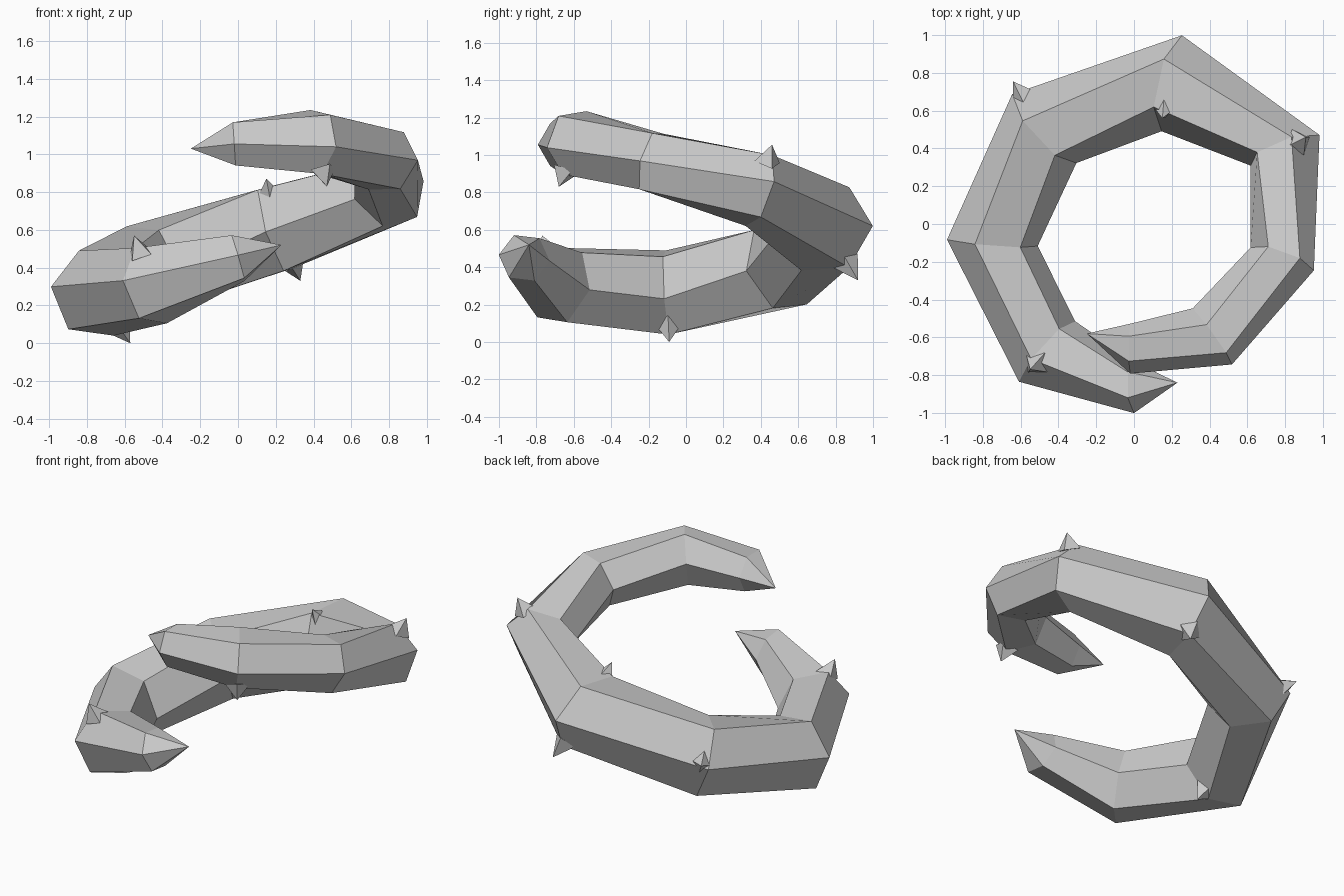
import bpy, bmesh
from math import radians, cos, sin, pi
from mathutils import Vector

if "Cube" in bpy.data.objects:
    bpy.data.objects.remove(bpy.data.objects["Cube"])

# Rings along the coil: centre x, y, z, outward angle, outward tilt, radius
RINGS = [
    (0.00, -0.865, 0.45, -90, 0.12, 0.137),
    (-0.46, -0.675, 0.305, -133, 0.12, 0.220),
    (-0.75, -0.10, 0.265, 176, 0.14, 0.243),
    (-0.475, 0.505, 0.40, 133, 0.08, 0.250),
    (0.20, 0.745, 0.605, 78, 0.06, 0.260),
    (0.80, 0.39, 0.81, 24, 0.24, 0.205),
    (0.785, -0.185, 0.965, -20, 0.02, 0.178),
    (0.415, -0.595, 1.065, -55, -0.14, 0.183),
    (-0.02, -0.66, 1.055, -90, 0.0, 0.132),
]
TIPS = [Vector((0.23, -0.84, 0.52)), Vector((-0.25, -0.58, 1.03))]
SIDES = 6

centres = [Vector(r[:3]) for r in RINGS]
path = [TIPS[0]] + centres + [TIPS[1]]


def make_object(name, bm):
    bmesh.ops.recalc_face_normals(bm, faces=bm.faces)
    me = bpy.data.meshes.new(name)
    bm.to_mesh(me)
    bm.free()
    ob = bpy.data.objects.new(name, me)
    bpy.context.collection.objects.link(ob)
    return ob


# Coil body: hexagonal sections joined in sequence, closed to a point at both ends
bm = bmesh.new()
loops = []
for i, (x, y, z, ang, tilt, rad) in enumerate(RINGS):
    a = radians(ang)
    u = Vector((cos(a), sin(a), tilt)).normalized()
    t = ((path[i + 2] - path[i + 1]).normalized() + (path[i + 1] - path[i]).normalized())
    t = (t - t.dot(u) * u).normalized()
    v = u.cross(t)
    if v.z < 0:
        v.negate()
    loops.append([bm.verts.new(centres[i] + rad * (u * cos(2 * pi * k / SIDES) + v * sin(2 * pi * k / SIDES)))
                  for k in range(SIDES)])
for a, b in zip(loops, loops[1:]):
    for k in range(SIDES):
        j = (k + 1) % SIDES
        bm.faces.new((a[k], a[j], b[j], b[k]))
for loop, tip in ((loops[0], TIPS[0]), (loops[-1], TIPS[1])):
    p = bm.verts.new(tip)
    for k in range(SIDES):
        bm.faces.new((loop[k], loop[(k + 1) % SIDES], p))
make_object("coil_body", bm)

# Small spurs poking out at some of the bends: ring index and point
SPURS = [
    (1, (-0.55, -0.77, 0.57)),
    (2, (-0.57, -0.09, 0.0)),
    (3, (-0.64, 0.755, 0.47)),
    (4, (0.15, 0.56, 0.87)),
    (4, (0.33, 0.92, 0.33)),
    (5, (0.91, 0.46, 1.055)),
    (7, (0.47, -0.68, 0.83)),
]
for n, (i, point) in enumerate(SPURS):
    p = Vector(point)
    d = p - centres[i]
    base = centres[i] + d * 0.62
    side = (path[i + 2] - path[i]).normalized()
    side = (side - side.dot(d) / d.length_squared * d).normalized()
    across = side.cross(d.normalized())
    bm = bmesh.new()
    top = bm.verts.new(p)
    ring = [bm.verts.new(base + 0.075 * s) for s in (side, across, -side, -across)]
    for k in range(4):
        bm.faces.new((ring[k], ring[(k + 1) % 4], top))
    bm.faces.new(ring)
    make_object(f"corner_spur_{n + 1}", bm)
